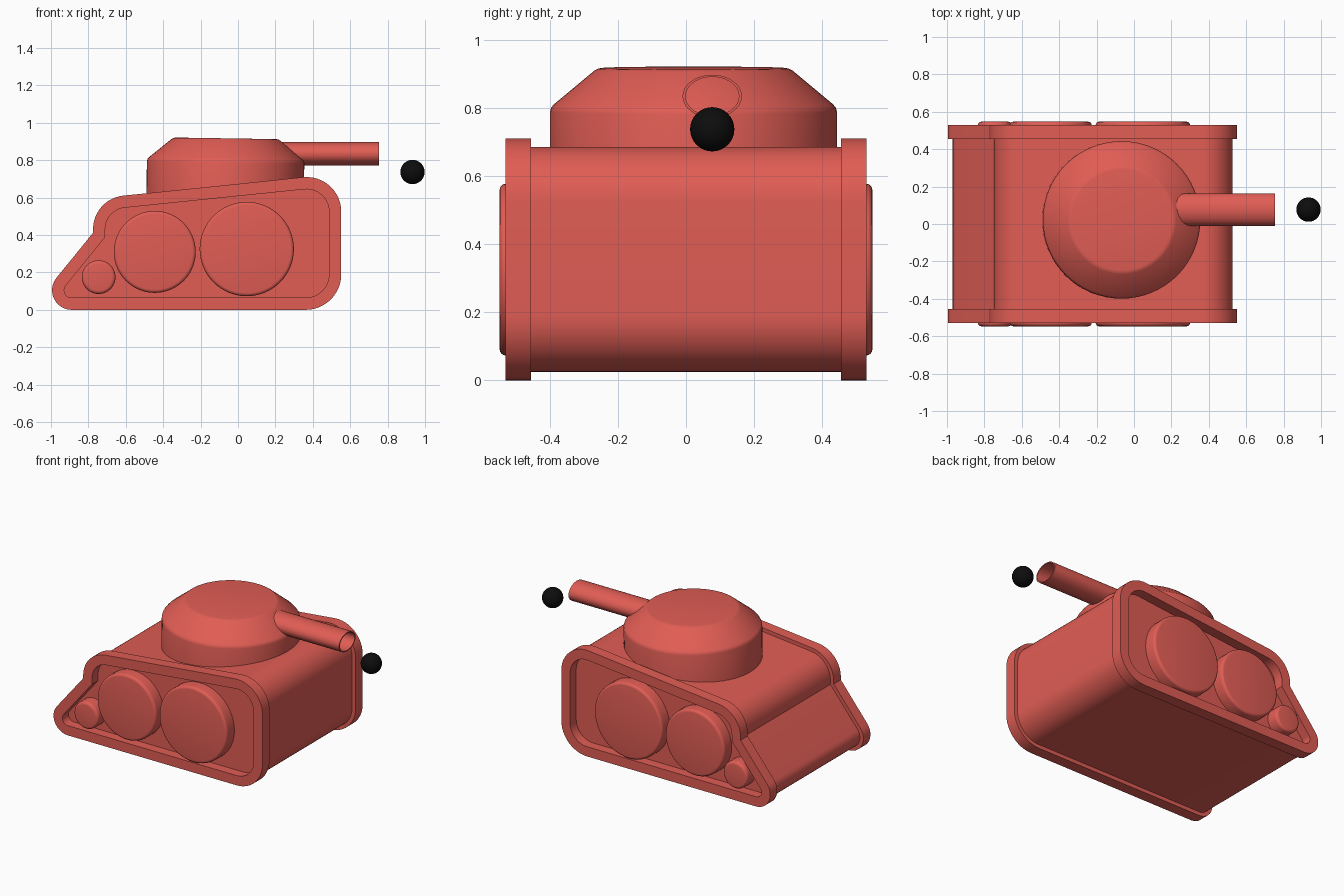
import bpy, bmesh, math
from mathutils import Vector, Matrix

if "Cube" in bpy.data.objects:
    bpy.data.objects.remove(bpy.data.objects["Cube"])

# Side outline corners (x, z, fillet radius), counter-clockwise
OUTLINE = [(-1.11, 0.0, 0.105), (0.552, 0.0, 0.19), (0.552, 0.73, 0.185),
           (-0.775, 0.594, 0.18), (-0.775, 0.412, 0.0)]


def material(name, color):
    m = bpy.data.materials.new(name)
    m.diffuse_color = (*color, 1)
    m.use_nodes = True
    m.node_tree.nodes["Principled BSDF"].inputs["Base Color"].default_value = m.diffuse_color
    return m


RED = material("red", (0.75, 0.11, 0.09))
BLACK = material("black", (0.004, 0.004, 0.004))


def finish(bm, name, mat=RED, angle=30):
    bmesh.ops.recalc_face_normals(bm, faces=bm.faces[:])
    me = bpy.data.meshes.new(name)
    bm.to_mesh(me)
    bm.free()
    ob = bpy.data.objects.new(name, me)
    bpy.context.collection.objects.link(ob)
    me.materials.append(mat)
    bpy.ops.object.select_all(action='DESELECT')
    ob.select_set(True)
    bpy.context.view_layer.objects.active = ob
    bpy.ops.object.shade_smooth_by_angle(angle=math.radians(angle))
    return ob


def outline(inset, steps=12):
    """Rounded outline moved inward by inset."""
    pts = [Vector(p[:2]) for p in OUTLINE]
    n, corners = len(pts), []
    for i, p in enumerate(pts):
        d1 = (p - pts[i - 1]).normalized()
        d2 = (pts[(i + 1) % n] - p).normalized()
        n1, n2 = Vector((-d1.y, d1.x)), Vector((-d2.y, d2.x))
        corners.append(p + (n1 + n2) * (inset / (1 + n1.dot(n2))))
    out = []
    for i, p in enumerate(corners):
        r = OUTLINE[i][2] - inset
        if OUTLINE[i][2] == 0:
            out.append(p)
            continue
        d1 = (p - corners[i - 1]).normalized()
        d2 = (corners[(i + 1) % n] - p).normalized()
        n1, n2 = Vector((-d1.y, d1.x)), Vector((-d2.y, d2.x))
        c = p + (n1 + n2) * (r / (1 + n1.dot(n2)))
        a = math.atan2(-n1.y, -n1.x)
        turn = math.acos(n1.dot(n2))
        for k in range(steps + 1):
            t = a + turn * k / steps
            out.append(c + Vector((math.cos(t), math.sin(t))) * r)
    return out


def ring(bm, pts, y):
    return [bm.verts.new((p[0], y, p[1])) for p in pts]


def bridge(bm, a, b):
    for i in range(len(a)):
        j = (i + 1) % len(a)
        bm.faces.new((a[i], a[j], b[j], b[i]))


def lathe(name, profile, matrix, mat=RED, seg=64, closed=False, angle=30):
    """Revolve (radius, height) points around z; ends capped unless closed."""
    bm = bmesh.new()
    rings = [[bm.verts.new((r * math.cos(2 * math.pi * k / seg),
                            r * math.sin(2 * math.pi * k / seg), h))
              for k in range(seg)] for r, h in profile]
    for a, b in zip(rings, rings[1:]):
        bridge(bm, a, b)
    if closed:
        bridge(bm, rings[-1], rings[0])
    else:
        bm.faces.new(rings[0])
        bm.faces.new(rings[-1])
    bm.transform(matrix)
    return finish(bm, name, mat, angle)


# Hull between the side frames
bm = bmesh.new()
a, b = (ring(bm, outline(0.025), y) for y in (-0.465, 0.465))
bridge(bm, a, b)
bm.faces.new(a)
bm.faces.new(b)
finish(bm, "hull")

# Side frames and wheels, mirrored on both sides
for s, side in ((-1, "front"), (1, "back")):
    bm = bmesh.new()
    loops = [ring(bm, outline(d), s * y) for d, y in
             ((0, 0.455), (0, 0.53), (0.065, 0.53), (0.065, 0.455))]
    for i in range(4):
        bridge(bm, loops[i], loops[(i + 1) % 4])
    finish(bm, side + "_frame")
    for label, x, z, r in (("idler", -0.745, 0.175, 0.09),
                           ("middle_wheel", -0.445, 0.31, 0.219),
                           ("large_wheel", 0.047, 0.325, 0.252)):
        edge = [(r - 0.018 + 0.018 * math.cos(t), 0.529 + 0.018 * math.sin(t))
                for t in (math.pi / 8 * k for k in range(5))]
        lathe(f"{side}_{label}", [(r, 0.45)] + edge,
              Matrix.Translation((x, 0, z)) @ Matrix.Rotation(-s * math.pi / 2, 4, 'X'))

# Turret, leaning very slightly forward
lathe("turret", [(0.421, -0.26), (0.421, -0.015), (0.418, -0.003), (0.41, 0.007),
                 (0.29, 0.107), (0.28, 0.112), (0.268, 0.114)],
      Matrix.Translation((-0.066, 0.022, 0.803)) @ Matrix.Rotation(math.radians(0.9), 4, 'Y'))

# Hollow oval gun barrel
lathe("barrel", [(1, 0.2), (1, 0.755), (0.9, 0.755), (0.9, 0.2)],
      Matrix.Translation((0, 0.077, 0.834)) @ Matrix.Diagonal((1, 0.087, 0.063, 1))
      @ Matrix.Rotation(math.pi / 2, 4, 'Y'), seg=48, closed=True)

# Flying ball
bm = bmesh.new()
bmesh.ops.create_uvsphere(bm, u_segments=32, v_segments=16, radius=0.065,
                          matrix=Matrix.Translation((0.933, 0.077, 0.737)))
finish(bm, "ball", BLACK, 60)
